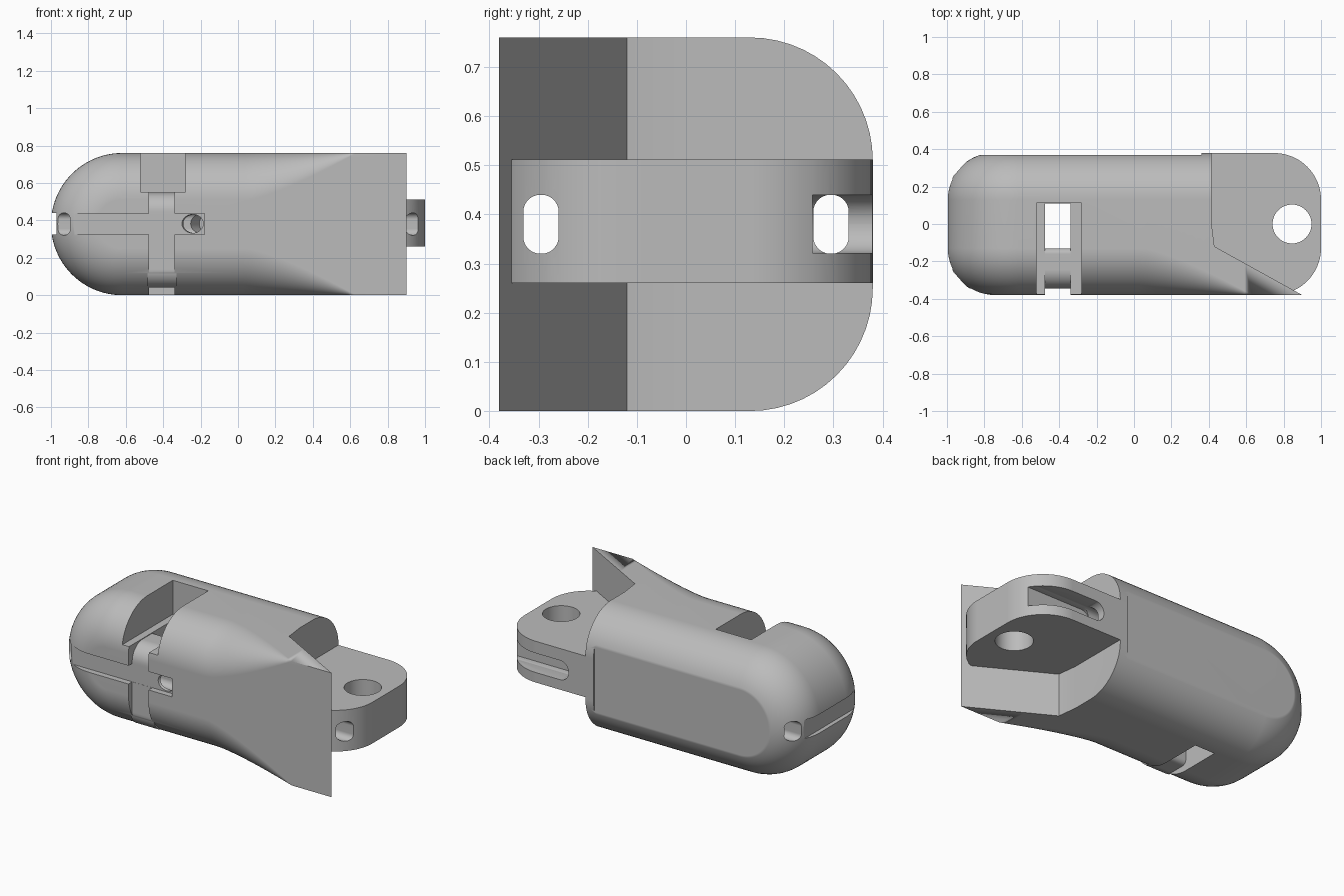
import bpy, bmesh, math
from mathutils import Vector

if "Cube" in bpy.data.objects:
    bpy.data.objects.remove(bpy.data.objects["Cube"], do_unlink=True)

grey = bpy.data.materials.new("light_grey")
grey.use_nodes = True
grey.diffuse_color = (0.5, 0.5, 0.5, 1)
grey.node_tree.nodes["Principled BSDF"].inputs["Base Color"].default_value = (0.5, 0.5, 0.5, 1)

H = 0.38      # half height and half depth
FILLET = 0.25


def add_object(name, bm):
    bmesh.ops.remove_doubles(bm, verts=bm.verts, dist=1e-5)
    bmesh.ops.recalc_face_normals(bm, faces=bm.faces)
    mesh = bpy.data.meshes.new(name)
    bm.to_mesh(mesh)
    bm.free()
    mesh.materials.append(grey)
    obj = bpy.data.objects.new(name, mesh)
    bpy.context.collection.objects.link(obj)
    return obj


def rounded(u0, u1, v0, v1, radii, steps=12):
    """Rectangle outline; radii run from the (u1, v1) corner anticlockwise."""
    corners = [(u1, v1, -1, -1), (u0, v1, 1, -1), (u0, v0, 1, 1), (u1, v0, -1, 1)]
    pts = []
    for i, ((u, v, su, sv), r) in enumerate(zip(corners, radii)):
        n = steps if r else 0
        for k in range(n + 1):
            a = math.pi / 2 * (i + k / max(n, 1))
            pts.append((u + su * r + r * math.cos(a), v + sv * r + r * math.sin(a)))
    return pts


def prism(name, outline, axis, lo, hi):
    """Extrude a flat outline along one axis."""
    place = {"x": lambda u, v, w: (w, u, v),
             "y": lambda u, v, w: (u, w, v),
             "z": lambda u, v, w: (u, v, w)}[axis]
    bm = bmesh.new()
    ends = [[bm.verts.new(place(u, v, w)) for u, v in outline] for w in (lo, hi)]
    for ring in ends:
        bm.faces.new(ring)
    n = len(outline)
    for i in range(n):
        j = (i + 1) % n
        bm.faces.new((ends[0][i], ends[0][j], ends[1][j], ends[1][i]))
    return add_object(name, bm)


def box(name, x0, x1, y0, y1, z0, z1):
    return prism(name, rounded(x0, x1, y0, y1, [0] * 4), "z", z0, z1)


def combine(target, tool, operation="DIFFERENCE"):
    mod = target.modifiers.new(tool.name, "BOOLEAN")
    mod.operation, mod.object, mod.solver = operation, tool, "EXACT"
    bpy.ops.object.select_all(action="DESELECT")
    bpy.context.view_layer.objects.active = target
    target.select_set(True)
    bpy.ops.object.modifier_apply(modifier=mod.name)
    bpy.data.objects.remove(tool, do_unlink=True)


def front_radius(x):
    """The front fillet fades out into a square flare."""
    t = min(max((x - 0.05) / 0.58, 0), 1)
    return FILLET * (1 - t ** 1.3)


def make_shell():
    # Side outline with a half-round end: position and inward normal
    straight = [1.0] + [0.63 - 0.04 * i for i in range(16)]
    path = [(x, 2 * H, 0, -1) for x in straight]
    for k in range(49):
        a = math.pi / 2 + math.pi * k / 48
        c, s = math.cos(a), math.sin(a)
        path.append((-0.62 + H * c, H + H * s, -c, -s))
    path += [(x, 0, 0, 1) for x in reversed(straight)]
    # Fillet both long sides of the outline
    bm = bmesh.new()
    rows, steps = [], 14
    for x, z, nx, nz in path:
        row = []
        for side, r in ((-1, front_radius(x)), (1, FILLET)):
            for k in range(steps + 1):
                a = math.pi / 2 * (k / steps if side < 0 else 1 - k / steps)
                inset = r * (1 - math.sin(a))
                row.append(bm.verts.new((x + nx * inset, side * (H - r * (1 - math.cos(a))), z + nz * inset)))
        rows.append(row)
    for a, b in zip(rows, rows[1:]):
        for j in range(len(a) - 1):
            bm.faces.new((a[j], a[j + 1], b[j + 1], b[j]))
    bm.faces.new([r[0] for r in rows])
    bm.faces.new([r[-1] for r in rows])
    bm.faces.new(rows[0] + rows[-1][::-1])
    bmesh.ops.dissolve_degenerate(bm, edges=bm.edges, dist=1e-5)
    return add_object("finger_segment", bm)


body = make_shell()

# Rear joint end: straight face running into a slanted flare
combine(body, prism("end_cut", [(0.415, 0.6), (0.415, 0), (0.43, -0.12), (0.9, -H),
                                (1.1, -0.49), (1.2, 0.6)], "z", -0.1, 0.9))
# Shallow flat on the back
combine(body, box("back_flat", -1.2, 0.36, 0.37, 0.5, -0.1, 0.9))
# Hinge tab with rounded corners
combine(body, prism("hinge_tab", rounded(0.39, 1, -0.378, 0.379, [FILLET, 0, 0, FILLET], 20),
                    "z", 0.26, 0.512), "UNION")
hole = [(0.845 + 0.104 * math.cos(a * math.pi / 24), 0.104 * math.sin(a * math.pi / 24)) for a in range(48)]
combine(body, prism("hinge_hole", hole, "z", 0.1, 0.7))

# Vertical slot, its wide upper pocket and the rounded bridge inside
combine(body, box("slot", -0.475, -0.34, -0.5, 0.11, -0.1, 0.9))
combine(body, box("pocket", -0.52, -0.28, -0.5, 0.112, 0.552, 0.9))
combine(body, prism("bridge", rounded(-0.345, -0.13, 0.04, 0.548, [0.03, 0.1, 0.1, 0.03]),
                    "x", -0.485, -0.33), "UNION")

# Tendon channels running the whole length
for side in (-1, 1):
    y = 0.295 * side
    combine(body, prism("channel", rounded(y - 0.036, y + 0.036, 0.32, 0.44, [0.035] * 4, 8), "x", -1.2, 1.2))

# Open groove on the back of the tab
combine(body, prism("tab_groove", rounded(0.53, 1.2, 0.321, 0.439, [0, 0.058, 0.058, 0]), "y", 0.257, 0.5))
# Shallow grooves along the front and around the rounded end
combine(body, box("front_groove", -0.95, -0.18, -0.5, -0.344, 0.325, 0.437))
combine(body, box("end_groove", -1.2, -0.97, -0.3, 0.3, 0.324, 0.438))

# Slanted tendon hole at the end of the front groove
bpy.ops.mesh.primitive_cylinder_add(vertices=32, radius=0.05, depth=0.3, location=(-0.235, -0.33, 0.382),
                                    rotation=(math.pi / 2, 0, -0.5))
tendon_hole = bpy.context.object
tendon_hole.name = "tendon_hole"
bpy.context.view_layer.update()
combine(body, tendon_hole)

# Smooth curves with crisp edges
bpy.ops.object.select_all(action="DESELECT")
body.select_set(True)
bpy.context.view_layer.objects.active = body
body.data.materials.clear()
body.data.materials.append(grey)
for face in body.data.polygons:
    face.material_index = 0
bpy.ops.object.shade_smooth_by_angle(angle=math.radians(25))
weighted = body.modifiers.new("even_shading", "WEIGHTED_NORMAL")
weighted.keep_sharp = True
